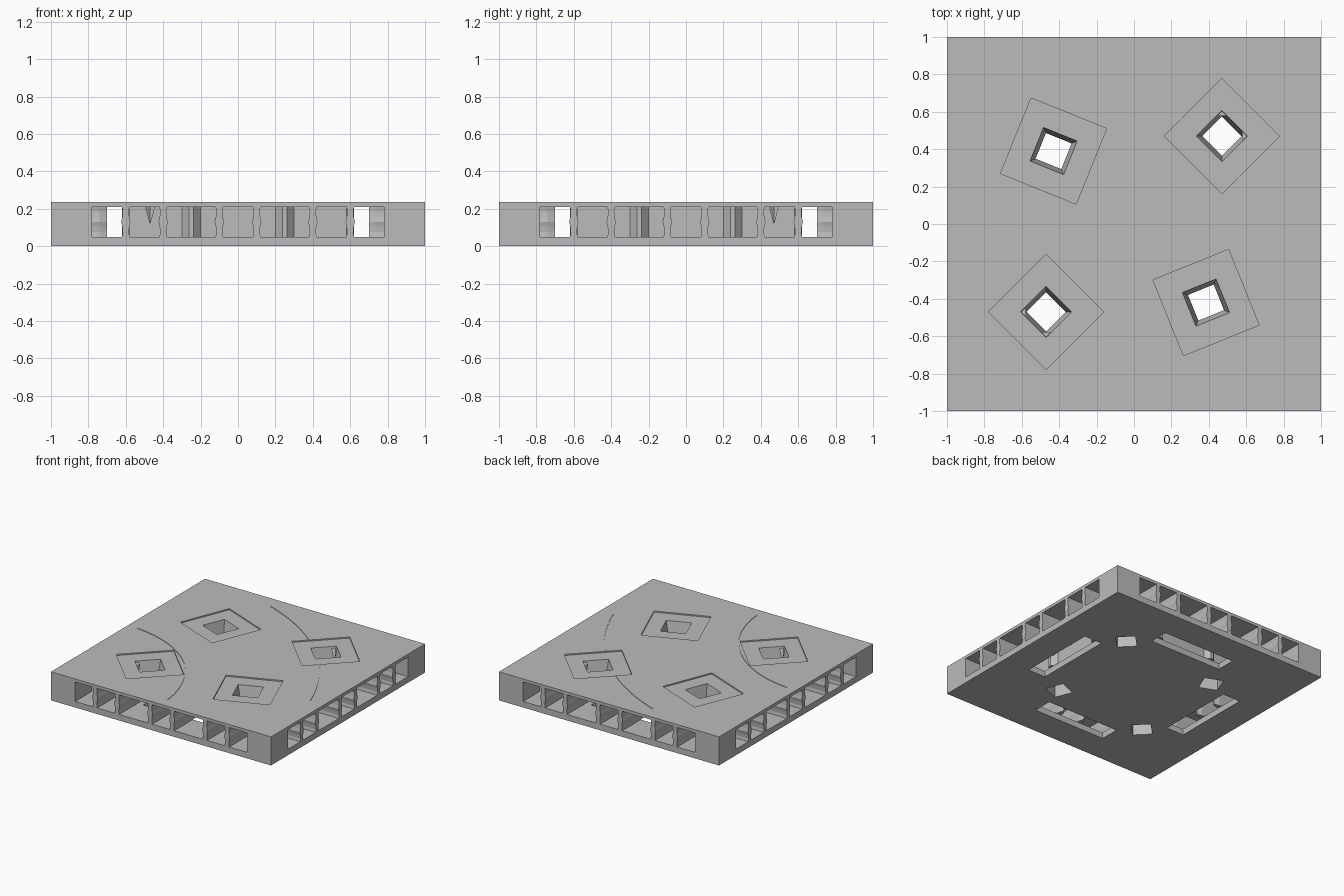
import bpy, bmesh
from math import sin, cos, radians, pi
from mathutils import Matrix, Vector

cube = bpy.data.objects.get("Cube")
if cube:
    bpy.data.objects.remove(cube, do_unlink=True)

TOP = 0.235            # slab height
LOW, HIGH = 0.05, 0.21  # channel floor and ceiling

grey = bpy.data.materials.new("stone_grey")
grey.use_nodes = True
grey.diffuse_color = (0.5, 0.5, 0.5, 1)
grey.node_tree.nodes["Principled BSDF"].inputs["Base Color"].default_value = (0.5, 0.5, 0.5, 1)


def make(name, rings, matrix=Matrix()):
    """Closed solid skinned through a stack of matching point rings."""
    bm = bmesh.new()
    loops = [[bm.verts.new(p) for p in ring] for ring in rings]
    n = len(loops[0])
    for a, b in zip(loops, loops[1:]):
        for i in range(n):
            j = (i + 1) % n
            bm.faces.new((a[i], a[j], b[j], b[i]))
    bm.faces.new(loops[0][::-1])
    bm.faces.new(loops[-1])
    bmesh.ops.recalc_face_normals(bm, faces=bm.faces)
    mesh = bpy.data.meshes.new(name)
    bm.to_mesh(mesh)
    bm.free()
    mesh.transform(matrix)
    mesh.materials.append(grey)
    obj = bpy.data.objects.new(name, mesh)
    bpy.context.collection.objects.link(obj)
    return obj


def rect(x0, x1, y0, y1, z):
    return [(x0, y0, z), (x1, y0, z), (x1, y1, z), (x0, y1, z)]


def box(name, x0, x1, y0, y1, z0, z1, matrix=Matrix()):
    return make(name, [rect(x0, x1, y0, y1, z) for z in (z0, z1)], matrix)


def square(h, z):
    return rect(-h, h, -h, h, z)


def cut(obj, cutter):
    """Subtract the cutter and throw it away."""
    mod = obj.modifiers.new("cut", "BOOLEAN")
    mod.operation, mod.solver, mod.object = "DIFFERENCE", "EXACT", cutter
    bpy.context.view_layer.update()
    result = bpy.data.meshes.new_from_object(obj.evaluated_get(bpy.context.evaluated_depsgraph_get()))
    obj.modifiers.clear()
    obj.data = result
    bpy.data.objects.remove(cutter, do_unlink=True)


slab = box("slab", -1, 1, -1, 1, 0, TOP)
sides = [Matrix.Rotation(k * pi / 2, 4, "Z") for k in range(4)]

# Connector channel and bottom opening along each side
for turn in sides:
    cut(slab, box("channel_cutter", -0.78, 0.78, -1.1, -0.58, LOW, HIGH, turn))
for turn in sides:
    cut(slab, box("floor_cutter", -0.33, 0.33, -0.76, -0.6, -0.1, LOW + 0.02, turn))

# Recessed square seats, each with a tapered hole right through
for x, y, angle in ((0.47, 0.47, 45), (-0.47, -0.47, 45), (-0.43, 0.39, -22), (0.385, -0.42, 22)):
    place = Matrix.Translation((x, y, 0)) @ Matrix.Rotation(radians(angle), 4, "Z")
    cut(slab, make("seat_cutter", [square(0.218, TOP - 0.01), square(0.218, TOP + 0.1)], place))
    cut(slab, make("hole_cutter", [square(0.074, -0.1), square(0.074, 0.1),
                                   square(0.097, TOP - 0.01), square(0.097, TOP + 0.05)], place))

# Fine arc grooves in the top, centred on one corner
for radius, start, end in ((1, 5, 85), (2, 20, 70)):
    angles = [radians(start + (end - start) * i / 32) for i in range(33)]
    sections = []
    for a in angles:
        sections.append([(-1 + (radius + dr) * cos(a), -1 + (radius + dr) * sin(a), z)
                         for dr, z in ((-0.003, TOP - 0.004), (0.003, TOP - 0.004),
                                       (0.003, TOP + 0.01), (-0.003, TOP + 0.01))])
    cut(slab, make("groove_cutter", sections))


# Bars across each channel mouth, swollen at mid height, with tapered inner ends
def bar_section(x, y, scale):
    heights = [LOW, 0.075, 0.105, 0.13, 0.155, 0.185, HIGH]
    widths = [0.020, 0.016, 0.019, 0.025, 0.019, 0.016, 0.020]
    right = [(x + w * scale, y, z) for w, z in zip(widths, heights)]
    left = [(x - w * scale, y, z) for w, z in zip(widths, heights)]
    return right + left[::-1]


for turn, side in zip(sides, ("front", "left", "back", "right")):
    for i, x in enumerate((-0.6, -0.4, -0.1, 0.1, 0.4, 0.6)):
        make(f"{side}_bar_{i + 1}", [bar_section(x, -1, 1), bar_section(x, -0.74, 1),
                                     bar_section(x, -0.70, 0.35)], turn)
    # Wedge ribs on the inner wall behind the two wide gaps
    for i, x in enumerate((-0.25, 0.25)):
        make(f"{side}_rib_{i + 1}", [[(x - 0.05, -0.58, z), (x - 0.013, -0.62, z),
                                      (x + 0.013, -0.62, z), (x + 0.05, -0.58, z)]
                                     for z in (LOW, HIGH)], turn)
